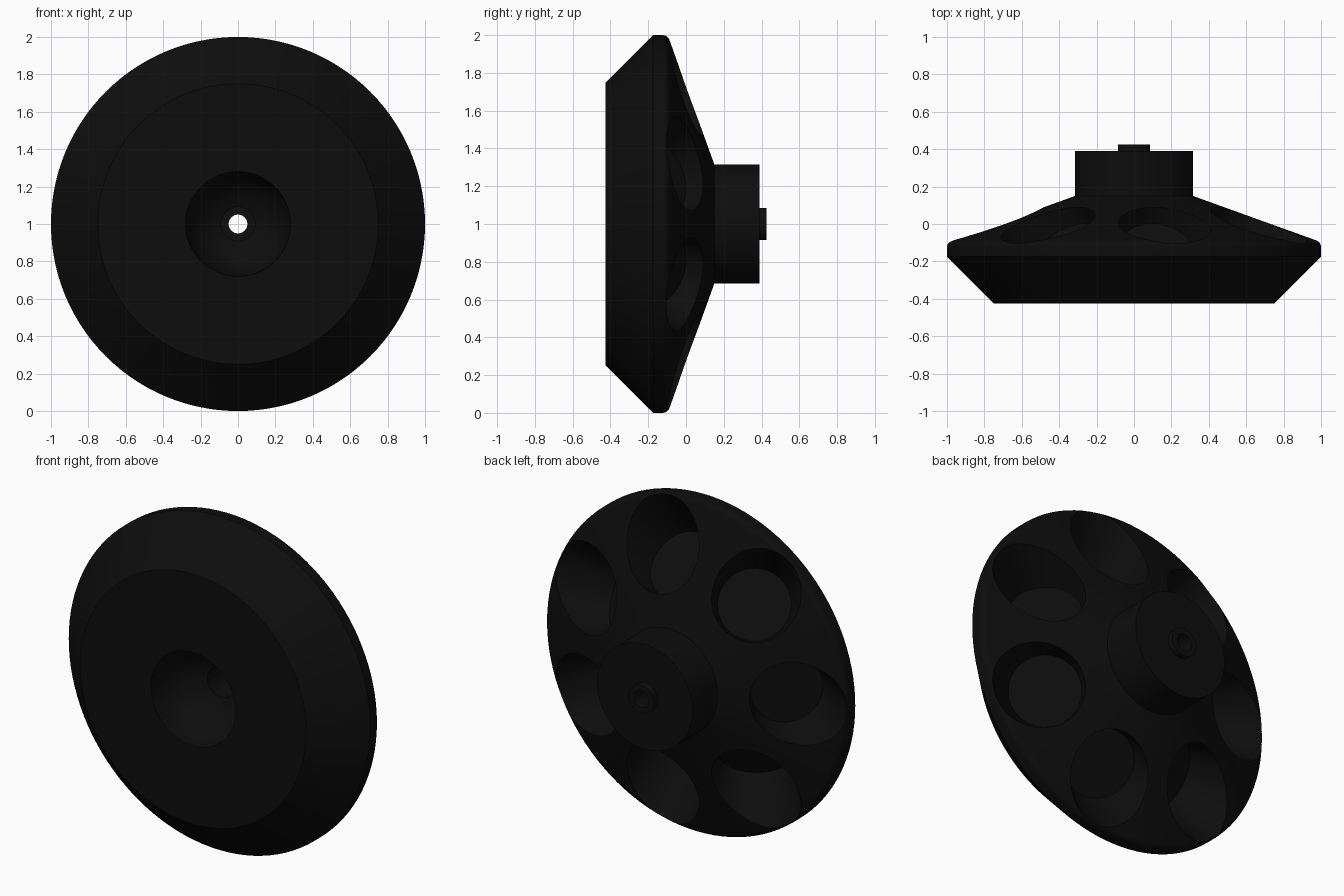
import bpy, bmesh
from math import sin, cos, tan, pi, radians
from mathutils import Matrix, Vector

cube = bpy.data.objects.get("Cube")
if cube:
    bpy.data.objects.remove(cube, do_unlink=True)

black = bpy.data.materials.new("matte_black")
black.use_nodes = True
colour = (0.004, 0.004, 0.004, 1)
black.diffuse_color = colour
black.node_tree.nodes["Principled BSDF"].inputs["Base Color"].default_value = colour

CENTRE = Vector((0, 0, 1))


def finish(bm, name):
    bmesh.ops.recalc_face_normals(bm, faces=bm.faces)
    mesh = bpy.data.meshes.new(name)
    bm.to_mesh(mesh)
    bm.free()
    mesh.materials.append(black)
    obj = bpy.data.objects.new(name, mesh)
    bpy.context.collection.objects.link(obj)
    return obj


def revolve(name, profile, steps):
    """Spin a closed (radius, y) profile about the y axis through CENTRE."""
    bm = bmesh.new()
    verts = [bm.verts.new((r, y, 1)) for r, y in profile]
    edges = [bm.edges.new((v, verts[i - 1])) for i, v in enumerate(verts)]
    bmesh.ops.spin(bm, geom=verts + edges, cent=CENTRE, axis=(0, 1, 0),
                   angle=2 * pi, steps=steps, use_merge=True)
    bmesh.ops.remove_doubles(bm, verts=bm.verts, dist=0.0001)
    return finish(bm, name)


# Wheel body: bowl recess, flat front, bevelled rim, sloping back, hub
bowl = [(0.28 * cos(a), -0.425 + 0.28 * sin(a))
        for a in (radians(71 * (1 - i / 10)) for i in range(11))]
rim = [(0.96 + 0.04 * cos(a), -0.125 + 0.04 * sin(a))
       for a in (radians(70 * i / 6) for i in range(7))]
profile = [(0.05, 0.0), (0.091, 0.0)] + bowl + [(0.75, -0.425), (1.0, -0.175)]
profile += rim + [(0.315, 0.15), (0.315, 0.39), (0.085, 0.39),
                  (0.085, 0.425), (0.05, 0.425)]
wheel = revolve("wheel_body", profile, 112)

# Seven flared pockets leaning outward, cut from the sloping back
tilt, flare, depth, floor_radius = radians(45), radians(13), 0.5, 0.2
for i in range(7):
    angle = pi + i * 2 * pi / 7
    radial = Vector((cos(angle), 0, sin(angle)))
    axis = radial * sin(tilt) + Vector((0, cos(tilt), 0))
    middle = CENTRE + radial * 0.57 + Vector((0, -0.14, 0)) + axis * depth / 2
    bm = bmesh.new()
    bmesh.ops.create_cone(
        bm, cap_ends=True, segments=48, radius1=floor_radius,
        radius2=floor_radius + depth * tan(flare), depth=depth,
        matrix=Matrix.Translation(middle) @ axis.to_track_quat("Z", "Y").to_matrix().to_4x4())
    cutter = finish(bm, "pocket_cutter")
    cutter.hide_render = True
    cut = wheel.modifiers.new("pocket", "BOOLEAN")
    cut.operation = "DIFFERENCE"
    cut.solver = "EXACT"
    cut.object = cutter
    bpy.ops.object.select_all(action="DESELECT")
    bpy.context.view_layer.objects.active = wheel
    wheel.select_set(True)
    bpy.ops.object.modifier_apply(modifier=cut.name)
    bpy.data.objects.remove(cutter, do_unlink=True)

bpy.ops.object.shade_smooth_by_angle(angle=radians(25))
